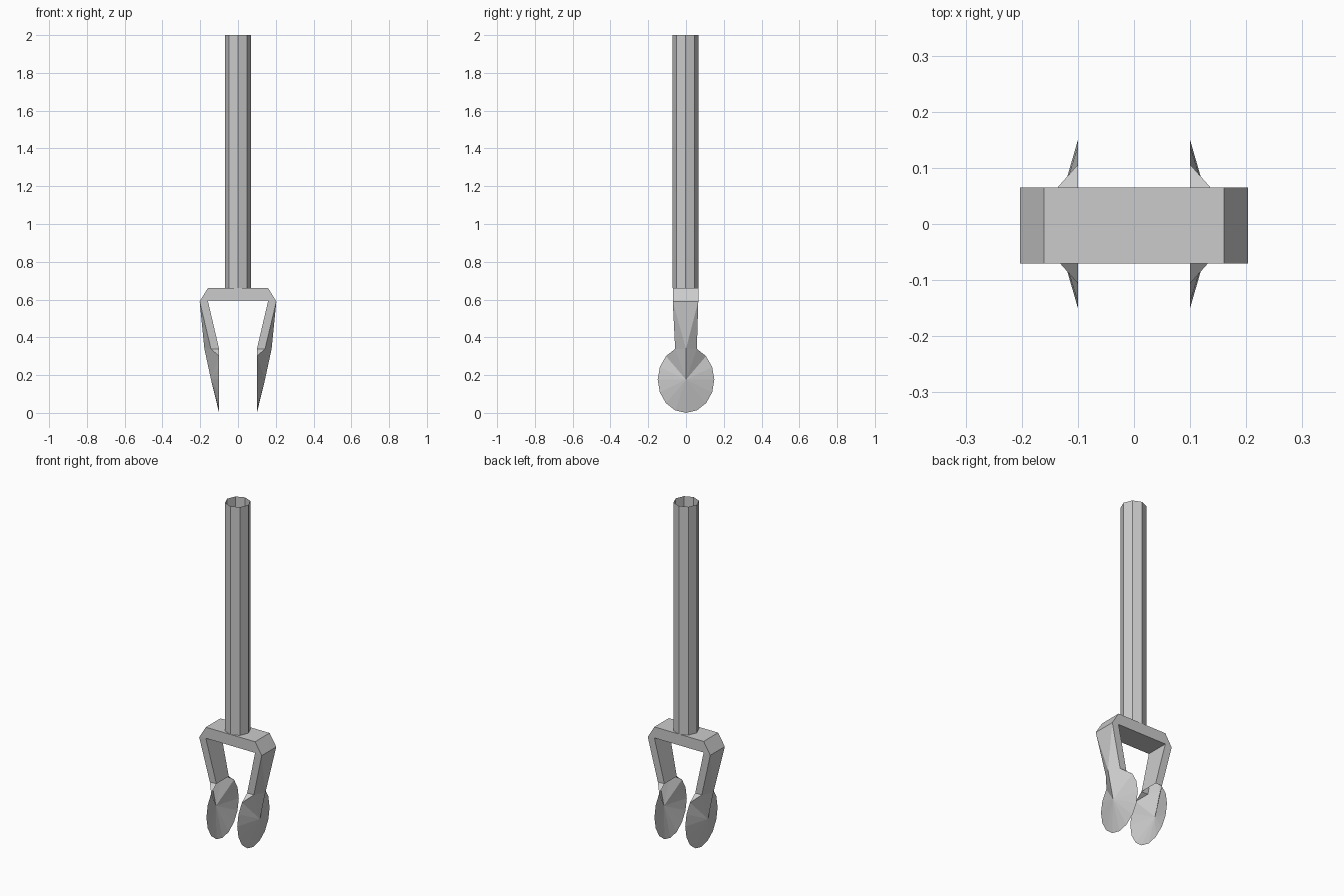
import bpy
import bmesh
from math import sin, cos, pi

if "Cube" in bpy.data.objects:
    bpy.data.objects.remove(bpy.data.objects["Cube"], do_unlink=True)

grey = bpy.data.materials.new("plain grey")
grey.use_nodes = True
colour = (0.6, 0.6, 0.6, 1)
grey.diffuse_color = colour
grey.node_tree.nodes["Principled BSDF"].inputs["Base Color"].default_value = colour

Y_FRONT, Y_BACK = -0.07, 0.065
Y_MID = (Y_FRONT + Y_BACK) / 2


def finish(bm, name):
    """Turn a bmesh into a flat shaded grey object."""
    bmesh.ops.recalc_face_normals(bm, faces=bm.faces)
    mesh = bpy.data.meshes.new(name)
    bm.to_mesh(mesh)
    bm.free()
    mesh.materials.append(grey)
    obj = bpy.data.objects.new(name, mesh)
    bpy.context.collection.objects.link(obj)
    return obj


def handle(radius=0.0685, bottom=0.66, top=2.0, sides=8):
    """Open octagonal tube."""
    bm = bmesh.new()
    rings = [[bm.verts.new((radius * cos(2 * pi * i / sides),
                            Y_MID + radius * sin(2 * pi * i / sides), z))
              for i in range(sides)] for z in (bottom, top)]
    for i in range(sides):
        j = (i + 1) % sides
        bm.faces.new((rings[0][i], rings[0][j], rings[1][j], rings[1][i]))
    return finish(bm, "handle")


def bridge():
    """Crossbar with sloped shoulders, open where the arms join."""
    profile = [(-0.16, 0.66), (0.16, 0.66), (0.203, 0.59),
               (0.16, 0.595), (-0.16, 0.595), (-0.203, 0.59)]
    bm = bmesh.new()
    front, back = [[bm.verts.new((x, y, z)) for x, z in profile]
                   for y in (Y_FRONT, Y_BACK)]
    bm.faces.new(front)
    bm.faces.new(back)
    for i in (0, 1, 3, 5):
        j = (i + 1) % 6
        bm.faces.new((front[i], front[j], back[j], back[i]))
    return finish(bm, "bridge")


def arm(side, name):
    """Tapering arm that ends in a hollow, cone shaped cup."""
    bm = bmesh.new()

    def v(x, y, z):
        return bm.verts.new((side * x, y, z))

    # Cup rim: an upright ellipse without its topmost point
    centre, ry, rz, segments = 0.176, 0.15, 0.176, 16
    rim = [v(0.10, ry * sin(2 * pi * k / segments),
             centre + rz * cos(2 * pi * k / segments))
           for k in range(1, segments)]
    apex = v(0.143, 0, centre)
    for a, b in zip(rim[1:-2], rim[2:-1]):
        bm.faces.new((a, b, apex))

    # Arm walls, outer ridge and the small shelves over the cup
    ridge = v(0.178, 0, 0.34)
    corners = []
    for y, inner_low, shoulder in ((Y_BACK, rim[0], rim[1]),
                                   (Y_FRONT, rim[-1], rim[-2])):
        outer, inner = v(0.203, y, 0.59), v(0.16, y, 0.595)
        neck = v(0.143, inner_low.co.y, inner_low.co.z)
        bm.faces.new((outer, inner, inner_low, neck))
        bm.faces.new((neck, inner_low, shoulder))
        bm.faces.new((outer, neck, ridge))
        bm.faces.new((ridge, neck, apex))
        bm.faces.new((neck, shoulder, apex))
        corners.append((outer, inner, inner_low))
    (ob, ib, lb), (of, inf, lf) = corners
    bm.faces.new((ob, of, ridge))
    bm.faces.new((ib, inf, lf, lb))
    return finish(bm, name)


handle()
bridge()
arm(1, "left_arm")
arm(-1, "right_arm")
